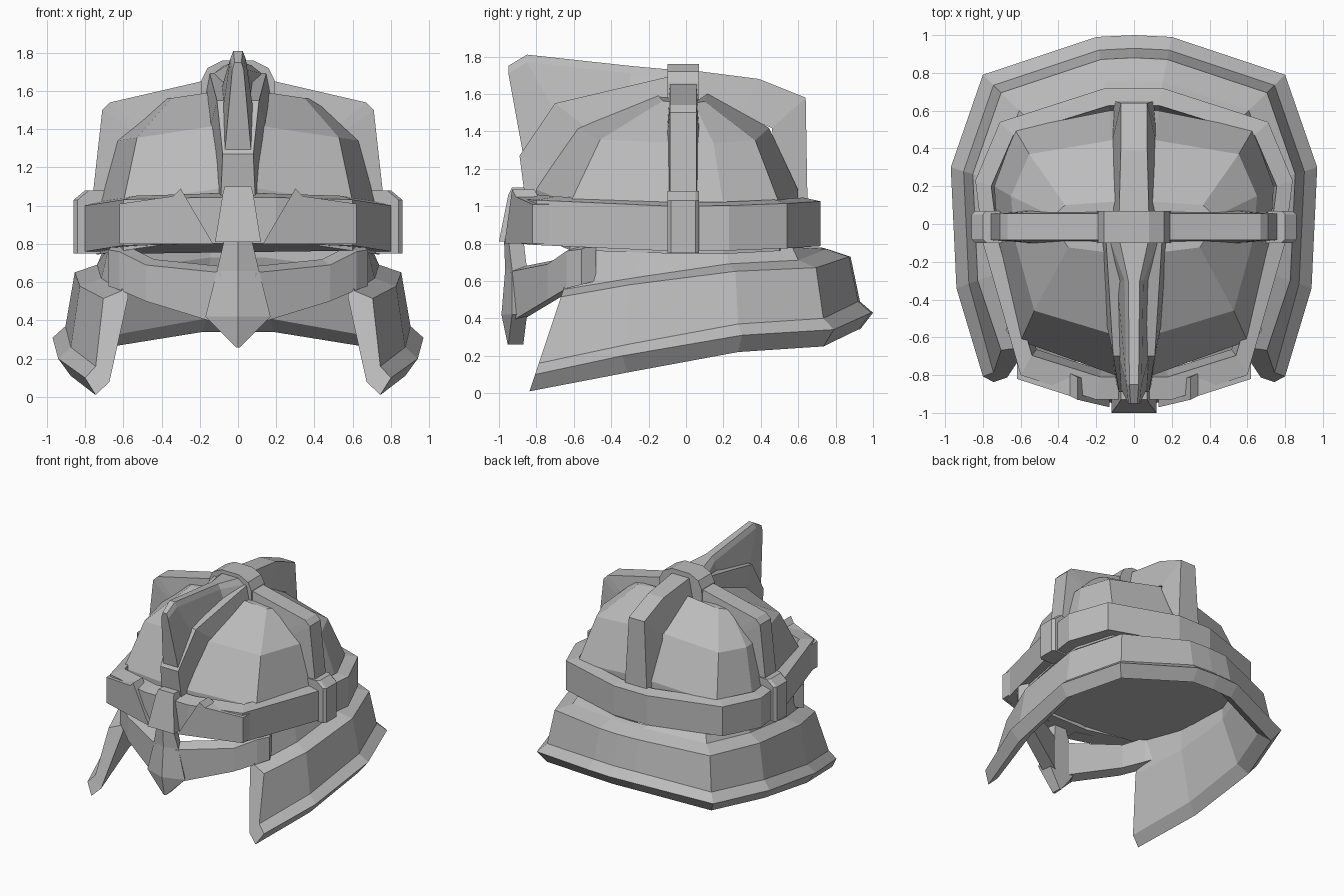
import bpy, bmesh
from mathutils import Vector

cube = bpy.data.objects.get("Cube")
if cube:
    bpy.data.objects.remove(cube, do_unlink=True)

GREY = (.5, .5, .5, 1)
steel = bpy.data.materials.new("steel grey")
steel.use_nodes = True
steel.diffuse_color = GREY
shader = steel.node_tree.nodes["Principled BSDF"]
shader.inputs["Base Color"].default_value = GREY
shader.inputs["Roughness"].default_value = .8


def loft(name, sections, mirror=True, start_cap=True, end_cap=True):
    """Skin faces through matching closed cross-sections."""
    bm = bmesh.new()
    rows = [[bm.verts.new(point) for point in section] for section in sections]
    for row, following in zip(rows, rows[1:]):
        for i in range(len(row)):
            bm.faces.new((row[i - 1], row[i], following[i], following[i - 1]))
    if start_cap:
        bm.faces.new(rows[0])
    if end_cap:
        bm.faces.new(rows[-1])
    bmesh.ops.recalc_face_normals(bm, faces=bm.faces)
    mesh = bpy.data.meshes.new(name)
    bm.to_mesh(mesh)
    bm.free()
    mesh.materials.append(steel)
    ob = bpy.data.objects.new(name, mesh)
    bpy.context.collection.objects.link(ob)
    if mirror:
        ob.modifiers.new("Mirror", "MIRROR")
    return ob


def both_sides(half):
    """Complete the left half of an outline with its mirror image."""
    return half + [(-x, y, z) for x, y, z in reversed(half)]


def ridge(name, path, sideways=False):
    """Raised rib with sloping sides, sunk towards the core of the dome.
    Each path point is distance from the centre, height and half width."""
    sections = []
    for reach, height, width in path:
        section = []
        for across, depth in ((-width - .04, .72), (-width, 1), (width, 1), (width + .04, .72)):
            along, z = reach * depth, 1 + (height - 1) * depth
            section.append((along, across / 2, z) if sideways else (across, along, z))
        sections.append(section)
    return loft(name, sections, mirror=sideways)


def plate(name, outline, depth, mirror=True):
    """Flat outline pushed back to make a solid plate."""
    back = [Vector(point) + Vector((0, depth, 0)) for point in outline]
    return loft(name, [outline, back], mirror)


# Faceted dome: one outline shrinking upwards, each ring rising to the middle
dome_outline = [(.1, -.8), (.6, -.62), (.72, -.1), (.74, .2), (.63, .5), (.13, .6)]
dome_rings = []
for scale_x, scale_y, height in ((1, 1, .75), (1, 1, 1), (.88, .74, 1.33), (.58, .2, 1.51)):
    half = []
    for x, y in dome_outline:
        rise = .15 * (.7 - x * scale_x)
        half.append((x * scale_x, y * scale_y, height + rise))
    dome_rings.append(both_sides(half))
loft("dome", dome_rings, mirror=False)

# Headband around the dome, dipping at the sides
band_outline = [(0, -.93), (.2, -.93), (.6, -.8), (.8, -.1), (.84, .23), (.71, .54), (.15, .72), (0, .72)]
band = []
for x, y in band_outline:
    low = .76 + .05 * y * y
    high = low + .24
    band.append([(x, y, low), (x, y, high), (x * .9, y * .87, high + .02), (x * .86, y * .83, low)])
loft("headband", band, start_cap=False, end_cap=False)

# Raised brows and the plate between them
plate("brow", [(.13, -.97, .8), (.3, -.93, 1.09), (.34, -.91, 1.05),
               (.62, -.82, 1.01), (.62, -.82, .8)], .12)
plate("brow_centre", both_sides([(.12, -1, .81), (.08, -.95, 1.06), (.07, -.93, 1.1)]), .16, mirror=False)

# Side-to-side ridge and the clasps where it crosses the headband
side_ridge = ridge("side_ridge", [(.77, .96, .14), (.71, 1.5, .14), (.67, 1.54, .14), (.15, 1.66, .14)],
                   sideways=True)
side_ridge.location.y = -.015
clasp = []
for reach, height in ((.86, .75), (.86, 1.03), (.8, 1.08)):
    front, back, bevel = -.1, .07, .02
    clasp.append([(.7, front, height), (reach - bevel, front, height), (reach, front + bevel, height),
                  (reach, back - bevel, height), (reach - bevel, back, height), (.7, back, height)])
loft("band_clasp", clasp)

# Crown joint where the ridges meet
joint = []
for width, height in ((.2, 1.5), (.19, 1.66), (.16, 1.72), (.08, 1.76)):
    joint.append(both_sides([(width, -.1, height), (width, .07, height)]))
loft("crown_joint", joint, mirror=False)

# Front and rear centre ridges
ridge("front_ridge", [(-.86, 1.04, .09), (-.89, 1.27, .08), (-.7, 1.55, .11), (-.06, 1.7, .15)])
ridge("rear_ridge", [(0, 1.73, .08), (.39, 1.68, .07), (.64, 1.58, .07), (.65, 1, .1)])

# Upright crest fin, flaring where it meets the crown
fin = []
for top_y, top_z, base_y, base_z, width in ((-.95, 1.75, -.87, 1.27, .03), (-.85, 1.81, -.7, 1.5, .04),
                                            (-.3, 1.75, -.3, 1.6, .05), (-.08, 1.73, -.08, 1.6, .13)):
    fin.append(both_sides([(width + .04, base_y, base_z), (width, top_y, top_z - .04),
                           (width * .6, top_y, top_z)]))
loft("crest_fin", fin, mirror=False)

# Flared neck guard: rim stations from the front edge round to the back
guard = []
for x, y, rim in ((.8, -.8, .1), (.94, -.34, .2), (.97, .3, .31), (.8, .79, .34), (.2, .99, .43), (0, 1, .43)):
    lip = .45 + .65 * rim
    profile = ((.72, .78), (.76, lip + .04), (.88, lip), (.93, rim + .06),
               (1, rim), (.93, rim - .09), (.84, rim - .02), (.72, lip))
    section = []
    for scale, z in profile:
        # The front edge leans back as it climbs
        depth = z / 3 - .84 if y == -.8 else y * scale
        section.append((x * scale, depth, z))
    guard.append(section)
loft("neck_guard", guard, end_cap=False)

# Nose guard with a centre crease and pointed tip
nose = []
for width, z, y in ((.07, .83, -.95), (.11, .66, -.93), (.17, .42, -.93), (.01, .26, -.95)):
    crease = y - width / 3
    nose.append([(-width, y, z), (0, crease, z), (width, y, z),
                 (width * .7, y + .08, z), (-width * .7, y + .08, z)])
loft("nose_guard", nose, mirror=False)

# Cheek bars running back from the nose guard to the neck guard
cheek = []
for x, y, low, high in ((.09, -.94, .38, .65), (.48, -.74, .5, .69), (.62, -.64, .56, .76), (.68, -.56, .58, .77)):
    inner_x, inner_y = x - .04, y + .08
    cheek.append([(x, y, low), (x, y, high), (inner_x, inner_y, high + .03), (inner_x, inner_y, low + .02)])
loft("cheek_bar", cheek)
